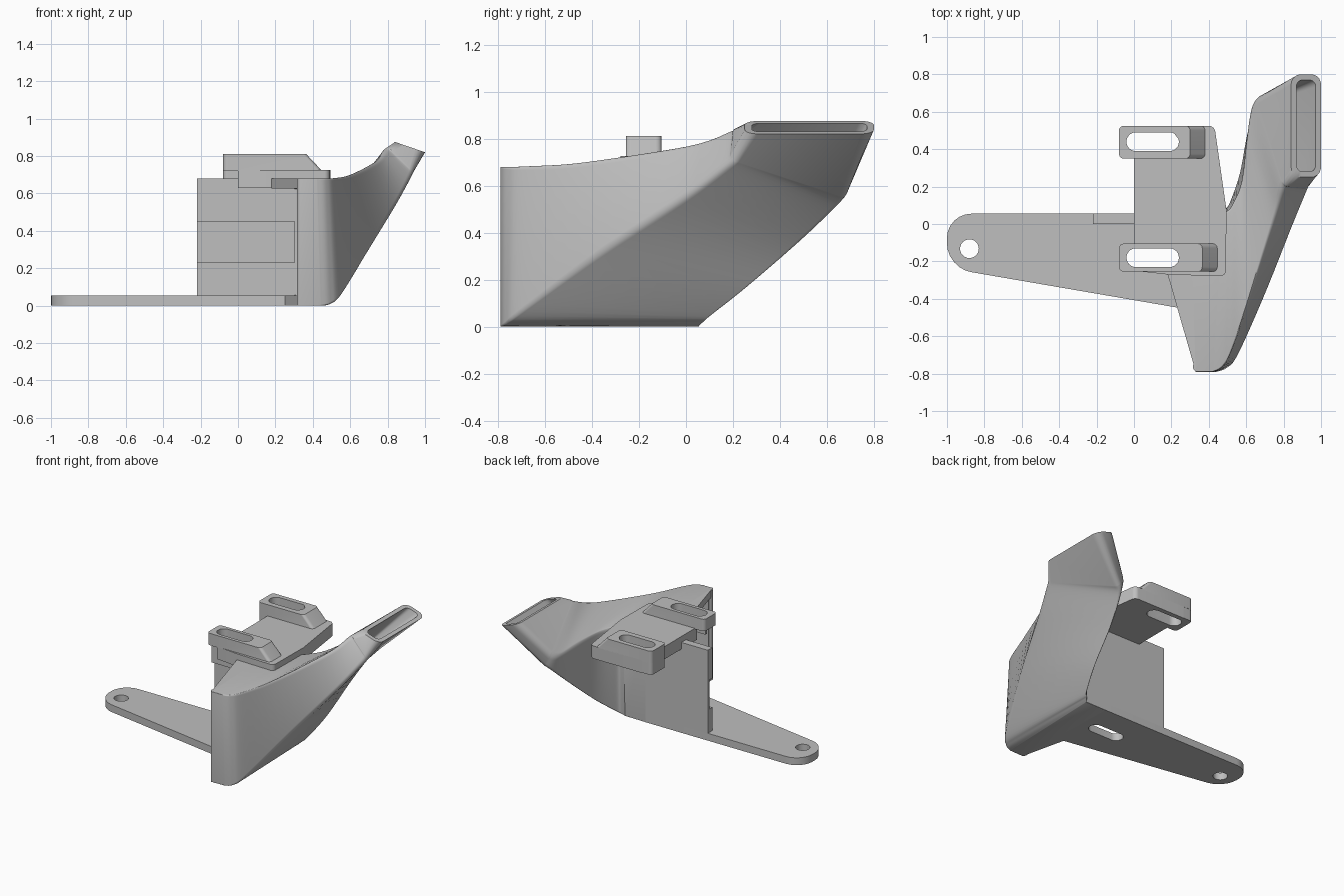
import bpy, bmesh
from mathutils import Vector

cube = bpy.data.objects.get("Cube")
if cube:
    bpy.data.objects.remove(cube, do_unlink=True)

grey = bpy.data.materials.new("plain_grey")
grey.use_nodes = True
grey.diffuse_color = (0.52, 0.52, 0.52, 1)
grey.node_tree.nodes["Principled BSDF"].inputs["Base Color"].default_value = (0.52, 0.52, 0.52, 1)


def finish(obj):
    """Give the part its colour and smooth its curved areas."""
    obj.data.materials.clear()
    obj.data.materials.append(grey)
    bpy.ops.object.select_all(action='DESELECT')
    obj.select_set(True)
    bpy.context.view_layer.objects.active = obj
    bpy.ops.object.shade_smooth_by_angle(angle=0.6)
    return obj


def fillet(points, radii, n=6, keep_count=False):
    """Round the corners of a closed loop with circular arcs."""
    out = []
    for i, c in enumerate(points):
        r = radii[i]
        if r == 0 and not keep_count:
            out.append(c)
            continue
        a = c + (points[i - 1] - c).normalized() * r
        b = c + (points[(i + 1) % len(points)] - c).normalized() * r
        for k in range(n + 1):
            t = k / n
            wa, wc, wb = (1 - t) ** 2, 1.414 * t * (1 - t), t * t
            out.append((a * wa + c * wc + b * wb) / (wa + wc + wb))
    return out


def outline(*corners):
    """Loop from (x, y) or (x, y, radius) corners."""
    return fillet([Vector((c[0], c[1], 0)) for c in corners],
                  [c[2] if len(c) > 2 else 0 for c in corners])


def box_loop(x0, x1, y0, y1, r):
    return outline((x0, y0, r), (x1, y0, r), (x1, y1, r), (x0, y1, r))


def plate(name, loops, z0, z1):
    """Flat plate; every loop after the first is a hole."""
    cu = bpy.data.curves.new(name, 'CURVE')
    cu.dimensions = '2D'
    cu.fill_mode = 'BOTH'
    cu.extrude = (z1 - z0) / 2
    for loop in loops:
        sp = cu.splines.new('POLY')
        sp.points.add(len(loop) - 1)
        for p, co in zip(sp.points, loop):
            p.co = (co.x, co.y, 0, 1)
        sp.use_cyclic_u = True
    obj = bpy.data.objects.new(name, cu)
    bpy.context.collection.objects.link(obj)
    bpy.ops.object.select_all(action='DESELECT')
    obj.select_set(True)
    bpy.context.view_layer.objects.active = obj
    bpy.ops.object.convert(target='MESH')
    obj = bpy.context.view_layer.objects.active
    for v in obj.data.vertices:
        v.co.z += (z0 + z1) / 2
    return finish(obj)


# Base plate with the long arm, bolt hole and access slot
front_slot = box_loop(-0.04, 0.24, -0.23, -0.13, 0.049)
rear_slot = box_loop(-0.04, 0.24, 0.39, 0.49, 0.049)
bolt_hole = box_loop(-0.93, -0.83, -0.182, -0.082, 0.0499)
base = outline((-1, 0.055, 0.13), (0.3, 0.055), (0.33, -0.79), (0.25, -0.45), (-1, -0.235, 0.13))
plate("base_arm", [base, bolt_hole, front_slot], 0, 0.055)

# Back wall, recessed in its middle band, and the roof sheet over the inlet
for band, y0, z0, z1 in (("lower", 0, 0.055, 0.23), ("middle", 0.033, 0.23, 0.45), ("upper", 0, 0.45, 0.68)):
    plate("back_wall_" + band, [box_loop(-0.22, 0.31, y0, 0.055, 0)], z0, z1)
plate("inlet_roof", [outline((0.18, -0.27), (0.33, -0.79), (0.3116, -0.27))], 0.625, 0.68)

# Mounting plate, notched where the slots pass through it
plate("mount_plate", [outline(
    (0, 0.525), (0, 0.49), (0.24, 0.49, 0.049), (0.24, 0.39, 0.049), (0, 0.39),
    (0, -0.13), (0.24, -0.13, 0.049), (0.24, -0.23, 0.049), (0, -0.23), (0, -0.25),
    (0.18, -0.27), (0.49, -0.28, 0.03), (0.495, 0.07), (0.43, 0.525, 0.03))], 0.63, 0.725)


# Slotted tabs with a sloped end
def tab(name, x1, y0, y1, slot):
    obj = plate(name, [box_loop(-0.08, x1, y0, y1, 0.025), slot], 0.72, 0.81)
    for v in obj.data.vertices:
        if v.co.z > 0.8 and v.co.x > x1 - 0.04:
            v.co.x -= 0.085


tab("front_tab", 0.45, -0.255, -0.105, front_slot)
tab("rear_tab", 0.385, 0.35, 0.525, rear_slot)
plate("rear_tab_base", [box_loop(-0.08, 0.3, 0.35, 0.524, 0.025), rear_slot], 0.632, 0.72)

# Duct sections: front-bottom, front-top, back-top, back-bottom
sections = [[Vector(c) for c in s] for s in (
    ((0.44, -0.79, 0), (0.42, -0.79, 0.68), (0.48, 0.055, 0.68), (0.47, 0.055, 0)),
    ((0.495, -0.77, 0.01), (0.47, -0.765, 0.68), (0.5, 0.07, 0.68), (0.485, 0.08, 0.02)),
    ((0.555, -0.7, 0.065), (0.515, -0.69, 0.682), (0.525, 0.1, 0.68), (0.51, 0.11, 0.043)),
    ((0.7, -0.38, 0.3), (0.6, -0.45, 0.7), (0.575, 0.22, 0.67), (0.565, 0.27, 0.165)),
    ((0.85, -0.02, 0.54), (0.74, 0, 0.775), (0.603, 0.45, 0.655), (0.61, 0.5, 0.36)),
    ((0.93, 0.16, 0.68), (0.785, 0.18, 0.84), (0.624, 0.62, 0.63), (0.665, 0.655, 0.505)),
    ((0.945, 0.19, 0.71), (0.8, 0.2, 0.855), (0.655, 0.68, 0.655), (0.71, 0.69, 0.545)))]
inlet = [Vector(c) for c in ((0.33, -0.79, 0), (0.33, -0.79, 0.68), (0.3, 0.055, 0.68), (0.3, 0.055, 0))]
outlet = [Vector(c) for c in ((1, 0.25, 0.82), (0.84, 0.25, 0.875), (0.84, 0.8, 0.875), (1, 0.8, 0.82))]


def spline(p, q, r, s, t):
    return 0.5 * (2 * q + (r - p) * t + (2 * p - 5 * q + 4 * r - s) * t * t
                  + (3 * q - p - 3 * r + s) * t ** 3)


STEPS = 6
last = len(sections) - 1
path = [(inlet, 0.001, 0.055)]
for i in range(last):
    quad = [sections[max(i - 1, 0)], sections[i], sections[i + 1], sections[min(i + 2, last)]]
    for k in range(STEPS):
        f = (i + k / STEPS) / last
        path.append(([spline(*c, k / STEPS) for c in zip(*quad)], 0.005 + 0.035 * f, 0.05 - 0.02 * f))
path.append((sections[-1], 0.04, 0.03))
path.append((outlet, 0.055, 0.03))


def inset(quad, w):
    return [c + w * ((quad[i - 1] - c).normalized() + (quad[(i + 1) % 4] - c).normalized())
            for i, c in enumerate(quad)]


# Hollow duct: outside skin, then back along the inside skin
bm = bmesh.new()
rings = [fillet(q, [r] * 4, 5, True) for q, r, w in path]
rings += [fillet(inset(q, w), [max(r - 0.02, 0.002)] * 4, 5, True) for q, r, w in reversed(path)]
rings = [[bm.verts.new(p) for p in ring] for ring in rings]
for j, ring in enumerate(rings):
    nxt = rings[(j + 1) % len(rings)]
    for i in range(len(ring)):
        n = (i + 1) % len(ring)
        bm.faces.new((ring[i], ring[n], nxt[n], nxt[i]))
bmesh.ops.recalc_face_normals(bm, faces=bm.faces)
mesh = bpy.data.meshes.new("duct")
bm.to_mesh(mesh)
bm.free()
duct = bpy.data.objects.new("duct", mesh)
bpy.context.collection.objects.link(duct)
finish(duct)

# Rounded lip on the free edge of the duct wall
bpy.ops.mesh.primitive_cylinder_add(vertices=20, radius=0.025, depth=0.678, location=(0.34, -0.764, 0.34))
lip = bpy.context.object
lip.name = "inlet_lip"
finish(lip)
